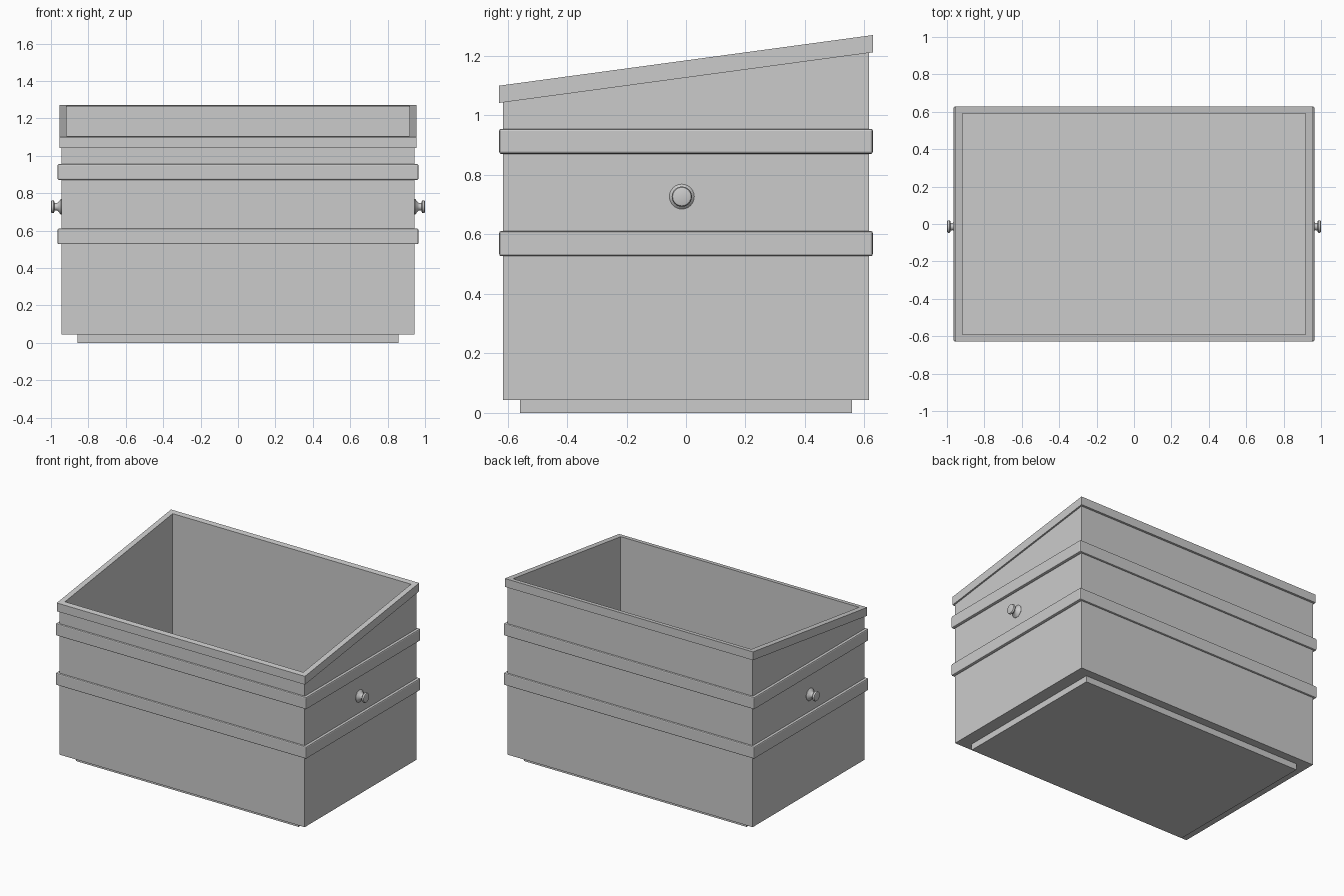
import bpy, bmesh, math

if "Cube" in bpy.data.objects:
    bpy.data.objects.remove(bpy.data.objects["Cube"])


def loft(name, loops, caps=False, closed=False):
    """Skin a row of matching vertex loops."""
    bm = bmesh.new()
    rows = [[bm.verts.new(p) for p in loop] for loop in loops]
    n = len(rows[0])
    pairs = list(zip(rows, rows[1:]))
    if closed:
        pairs.append((rows[-1], rows[0]))
    for a, b in pairs:
        for i in range(n):
            j = (i + 1) % n
            bm.faces.new((a[i], a[j], b[j], b[i]))
    if caps:
        bm.faces.new(rows[0][::-1])
        bm.faces.new(rows[-1])
    bmesh.ops.recalc_face_normals(bm, faces=bm.faces)
    mesh = bpy.data.meshes.new(name)
    bm.to_mesh(mesh)
    bm.free()
    obj = bpy.data.objects.new(name, mesh)
    bpy.context.collection.objects.link(obj)
    return obj


def rect(x, y, z):
    """Rectangle loop; z is a number or a function of y."""
    f = z if callable(z) else (lambda _: z)
    return [(sx * x, sy * y, f(sy * y))
            for sx, sy in ((-1, -1), (1, -1), (1, 1), (-1, 1))]


def rim_top(y):
    return 1.185 + 0.1354 * y


def rim_under(y):
    return rim_top(y) - 0.058


OUT = (0.944, 0.615)
INNER = (0.917, 0.592)

# Recessed foot
loft("base_plinth", [rect(0.857, 0.558, 0), rect(0.857, 0.558, 0.043)], caps=True)

# Hollow body with slanted top
loft("bin_body", [rect(*OUT, 0.043), rect(*OUT, rim_under),
                  rect(*INNER, rim_under), rect(*INNER, 0.075)], caps=True)

# Slanted rim
RIM = (0.955, 0.628)
loft("top_rim", [rect(*RIM, rim_under), rect(*RIM, rim_top),
                 rect(*INNER, rim_top), rect(*INNER, rim_under)], closed=True)

# Two raised bands with softened edges
for name, z in (("lower_band", 0.527), ("upper_band", 0.871)):
    band = loft(name, [rect(0.965, 0.628, z), rect(0.965, 0.628, z + 0.084),
                       rect(0.94, 0.611, z + 0.084), rect(0.94, 0.611, z)], closed=True)
    bevel = band.modifiers.new("soft_edges", 'BEVEL')
    bevel.width = 0.007
    bevel.segments = 2

# Turned side knobs: (x, radius)
PROFILE = [(0.935, 0.042), (0.946, 0.042), (0.953, 0.035), (0.962, 0.023),
           (0.970, 0.019), (0.980, 0.020), (0.983, 0.031), (0.987, 0.034),
           (0.993, 0.034), (0.998, 0.031), (1.0, 0.026)]
SIDES = 24
for name, s in (("right_knob", 1), ("left_knob", -1)):
    rings = [[(s * x, -0.014 + r * math.cos(i * math.tau / SIDES),
               0.727 + r * math.sin(i * math.tau / SIDES)) for i in range(SIDES)]
             for x, r in PROFILE]
    knob = loft(name, rings, caps=True)
    bpy.ops.object.select_all(action='DESELECT')
    knob.select_set(True)
    bpy.context.view_layer.objects.active = knob
    bpy.ops.object.shade_smooth_by_angle(angle=math.radians(35))
